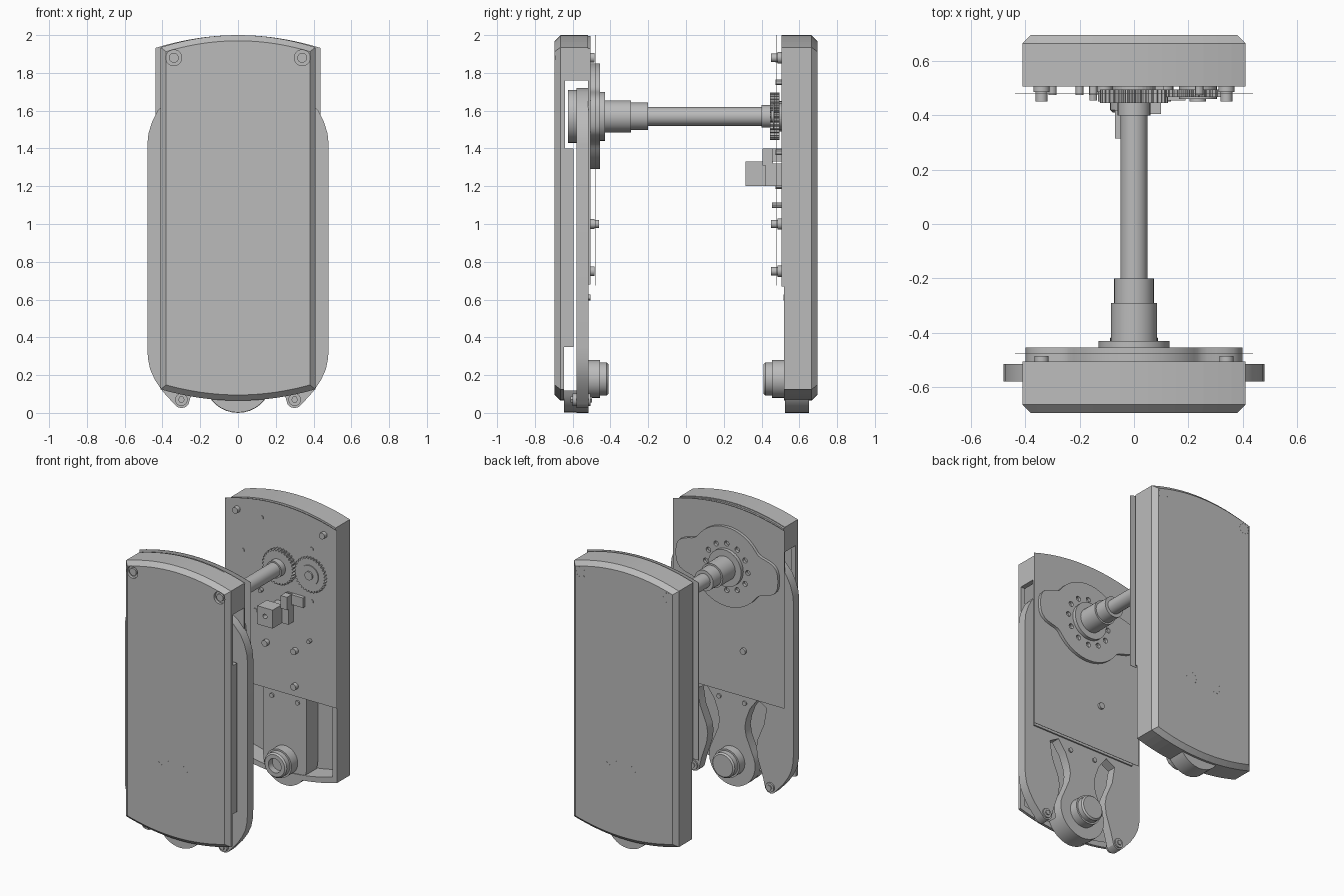
import bpy, bmesh, math

if "Cube" in bpy.data.objects:
    bpy.data.objects.remove(bpy.data.objects["Cube"], do_unlink=True)

grey = bpy.data.materials.new("plain_grey")
grey.use_nodes = True
grey.diffuse_color = (0.5, 0.5, 0.5, 1)
grey.node_tree.nodes["Principled BSDF"].inputs["Base Color"].default_value = (0.5, 0.5, 0.5, 1)

AXLE_Z, HUB_Z, HALF = 1.57, 0.18, 0.41


# ---- helpers: every part is a set of x-z outlines extruded along y ----
def solid(name, layers, bevel_y=None, bevel=0.03):
    """layers: list of (outline, y0, y1); the rim at bevel_y is chamfered"""
    bm = bmesh.new()
    for pts, y0, y1 in layers:
        a = [bm.verts.new((x, y0, z)) for x, z in pts]
        b = [bm.verts.new((x, y1, z)) for x, z in pts]
        bm.faces.new(a)
        bm.faces.new(b[::-1])
        for i in range(len(a)):
            j = (i + 1) % len(a)
            bm.faces.new((a[i], b[i], b[j], a[j]))
    bmesh.ops.recalc_face_normals(bm, faces=bm.faces)
    if bevel_y is not None:
        rim = [e for e in bm.edges if all(abs(v.co.y - bevel_y) < 1e-5 for v in e.verts)]
        bmesh.ops.bevel(bm, geom=rim, offset=bevel, segments=1, affect='EDGES')
    me = bpy.data.meshes.new(name)
    bm.to_mesh(me)
    bm.free()
    me.materials.append(grey)
    ob = bpy.data.objects.new(name, me)
    bpy.context.collection.objects.link(ob)
    return ob


def activate(ob):
    bpy.ops.object.select_all(action='DESELECT')
    ob.select_set(True)
    bpy.context.view_layer.objects.active = ob


def smooth(ob):
    activate(ob)
    bpy.ops.object.shade_smooth_by_angle(angle=math.radians(30))
    return ob


def cut(ob, layers):
    for layer in layers:
        tool = solid("cutter", [layer])
        tool.hide_render = True
        mod = ob.modifiers.new("cut", 'BOOLEAN')
        mod.operation, mod.solver, mod.object = 'DIFFERENCE', 'EXACT', tool
        activate(ob)
        bpy.ops.object.modifier_apply(modifier=mod.name)
        bpy.data.objects.remove(tool, do_unlink=True)


def circle(x, z, r, n=32):
    return [(x + r * math.cos(math.tau * i / n), z + r * math.sin(math.tau * i / n)) for i in range(n)]


def arc(x, z, r, a0, a1, step=10):
    return [(x + r * math.cos(math.radians(a)), z + r * math.sin(math.radians(a)))
            for a in range(a0, a1 + 1, step)]


def box(x0, x1, z0, z1):
    return [(x0, z0), (x1, z0), (x1, z1), (x0, z1)]


def band(z0, z1):
    return box(-0.6, 0.6, z0, z1)


def arched(half, bottom, top, sag_low, sag_high, n=16):
    """Panel outline with bowed top and bottom edges"""
    xs = [half * (2 * i / n - 1) for i in range(n + 1)]
    low = [(x, bottom + sag_low * (x / half) ** 2) for x in xs]
    high = [(x, top - sag_high * (x / half) ** 2) for x in reversed(xs)]
    return low + high


def gear(x, z, r, teeth):
    out = []
    for i in range(teeth * 4):
        a = math.tau * i / (teeth * 4)
        rr = r if i % 4 < 2 else r * 0.9
        out.append((x + rr * math.cos(a), z + rr * math.sin(a)))
    return out


def mirrored(half):
    return half + [(-x, z) for x, z in reversed(half) if x > 0.001]


outer = arched(HALF, 0.065, 2.0, 0.06, 0.065)
inner = arched(HALF - 0.035, 0.1, 1.96, 0.06, 0.065)

# ---- front housing: hollow, with side openings for the swing arm ----
front_shell = solid("front_housing", [(outer, -0.695, -0.52)], bevel_y=-0.695)
cut(front_shell, [(inner, -0.66, -0.4),
                  (band(1.4, 1.76), -0.64, -0.4),
                  (band(0.34, 1.41), -0.595, -0.4),
                  (band(-0.1, 0.35), -0.645, -0.4)])
cut(front_shell, [(circle(s * 0.34, 1.88, 0.042), -0.8, -0.675) for s in (-1, 1)])

# ---- rear housing: hollow, lower half open towards the middle ----
rear_shell = solid("rear_housing", [(outer, 0.505, 0.695)], bevel_y=0.695)
cut(rear_shell, [(inner, 0.4, 0.66), (band(-0.1, 0.67), 0.4, 0.52)])

# ---- inner cover plates, each faced with a thin sheet ----
solid("front_cover_plate", [(arched(HALF, 0.68, 1.995, 0, 0.065), -0.52, -0.505)])
solid("rear_cover_plate", [(arched(HALF - 0.03, 0.67, 1.965, 0, 0.065), 0.506, 0.521)])
sheet = arched(0.437, 0.675, 2.0, 0, 0.068)
solid("front_facing_sheet", [(sheet, -0.478, -0.476)])
solid("rear_facing_sheet", [(sheet, 0.480, 0.482)])

# ---- swing arm: wide plate with centre stem and two side legs ----
legs = [(0.11, 0.38), (0.1, 0.44), (0.11, 0.5), (0.14, 0.58), (0.2, 0.66), (0.27, 0.62),
        (0.25, 0.5), (0.2, 0.38), (0.19, 0.32), (0.2, 0.25), (0.24, 0.13)]
eye = arc(0.3, 0.07, 0.045, -150, -30, 30)
side = [(0.4, 0.115), (0.44, 0.175), (0.465, 0.23), (0.477, 0.29), (0.48, 0.35), (0.48, 1.42),
        (0.474, 1.48), (0.455, 1.54), (0.425, 1.6), (0.37, 1.66), (0.31, 1.7), (0.25, 1.72)]
smooth(solid("swing_arm", [(mirrored(arc(0, HUB_Z, 0.18, -90, 30) + legs + eye + side),
                            -0.58, -0.515)]))
smooth(solid("stem_backing", [(arc(0, HUB_Z, 0.178, -160, -20), -0.645, -0.58)]))
smooth(solid("arm_bearing", [(circle(0, AXLE_Z, 0.14), -0.625, -0.58)]))

# ---- rear hanging arm with round lower end ----
smooth(solid("rear_hanging_arm", [(mirrored(arc(0, 0.17, 0.17, -90, 0) + [(0.17, 1.2)]), 0.525, 0.65)]))

# ---- lower hubs, facing each other ----
for name, s in (("front", -1), ("rear", 1)):
    smooth(solid(name + "_hub_base", [(circle(0, HUB_Z, 0.1), s * 0.53, s * 0.455)]))
    nose = solid(name + "_hub_nose", [(circle(0, HUB_Z, 0.088), s * 0.456, s * 0.41)],
                 bevel_y=s * 0.41, bevel=0.01)
    if s > 0:
        cut(nose, [(circle(0, HUB_Z, 0.05), 0.3, 0.6)])
    smooth(nose)

# ---- eared flange with a ring of holes ----
flange_outline = []
for i in range(96):
    a = math.tau * i / 96
    off = math.asin(abs(math.sin(a)))
    r = 0.28 + 0.12 * math.exp(-(off / 0.4) ** 4)
    flange_outline.append((r * math.cos(a), AXLE_Z + r * math.sin(a)))
flange = solid("eared_flange", [(flange_outline, -0.506, -0.455)])
cut(flange, [(circle(x, z, 0.018, 12), -0.48, -0.4) for x, z in circle(0, AXLE_Z, 0.165, 12)])
smooth(flange)

# ---- axle with stepped collars ----
steps = [(0.13, -0.456, -0.43), (0.085, -0.431, -0.29), (0.073, -0.291, -0.2),
         (0.05, -0.201, 0.45), (0.06, 0.4, 0.45)]
smooth(solid("axle", [(circle(0, AXLE_Z, r), a, b) for r, a, b in steps]))

# ---- gears ----
solid("drive_gear", [(gear(0, AXLE_Z, 0.125, 32), 0.445, 0.495),
                     (circle(0, AXLE_Z, 0.08), 0.494, 0.51)])
solid("idler_gear", [(gear(0.235, AXLE_Z, 0.125, 32), 0.467, 0.495),
                     (circle(0.235, AXLE_Z, 0.07), 0.46, 0.51),
                     (circle(0.235, AXLE_Z, 0.03), 0.45, 0.47)])

# ---- switch block and bracket ----
block = solid("switch_block", [(box(-0.07, 0.05, 1.2, 1.33), 0.315, 0.42)])
cut(block, [(circle(-0.01, 1.27, 0.016, 12), 0.2, 0.36)])
solid("switch_body", [(box(-0.03, 0.1, 1.2, 1.32), 0.42, 0.507)])
solid("switch_bracket", [(box(0.05, 0.1, 1.31, 1.4), 0.405, 0.46),
                         (box(0.1, 0.19, 1.33, 1.4), 0.455, 0.48),
                         (box(0.05, 0.11, 1.33, 1.4), 0.47, 0.507)])

# ---- fasteners ----
rear_pegs = [(-0.34, 1.88), (0.34, 1.88), (-0.11, 1.0), (0.115, 1.0), (0.115, 0.75)]
smooth(solid("rear_pegs", [(circle(x, z, r, 16), y, 0.507) for x, z in rear_pegs
                           for r, y in ((0.03, 0.485), (0.022, 0.45))]))
smooth(solid("rear_pins", [(circle(x, z, 0.014, 12), 0.455, 0.507)
                           for x, z in [(0.23, 1.1), (-0.15, 1.36)]]))
smooth(solid("rear_dots", [(circle(x, z, 0.015, 12), 0.475, 0.507)
                           for x, z in [(-0.15, 1.87), (-0.3, 1.6), (0.24, 1.75), (0.24, 1.38), (-0.2, 1.2)]]))
front_pegs = [(-0.34, 1.88), (0.34, 1.88), (-0.12, 1.0), (0.12, 0.75)]
smooth(solid("front_pegs", [(circle(x, z, 0.026, 16), -0.506, -0.485) for x, z in front_pegs]
             + [(circle(-0.12, 1.0, 0.022, 16), -0.486, -0.46)]))
smooth(solid("stem_pins", [(circle(s * 0.1, 0.61, 0.016, 12), y, y + 0.015)
                           for s in (-1, 1) for y in (-0.52, 0.515)]))
for name, s in (("left", 1), ("right", -1)):
    smooth(solid(name + "_corner_screw", [(circle(s * 0.34, 1.88, 0.026, 16), -0.69, -0.67)]))
    smooth(solid(name + "_leg_screw", [(circle(s * 0.3, 0.07, 0.033, 20), -0.6, -0.505),
                                       (circle(s * 0.3, 0.07, 0.018, 6), -0.612, -0.498)]))

# ---- dotted rings on both outer faces ----
dots = [p for s in (-1, 1) for p in circle(s * 0.1, 0.615, 0.04, 10)]
corner_dots = [p for s in (-1, 1) for p in circle(s * 0.34, 1.88, 0.035, 10)]
for name, y, spots in (("front_dots", -0.695, dots), ("rear_outer_dots", 0.695, dots + corner_dots)):
    solid(name, [(circle(x, z, 0.004, 6), y - 0.001, y + 0.001) for x, z in spots])
